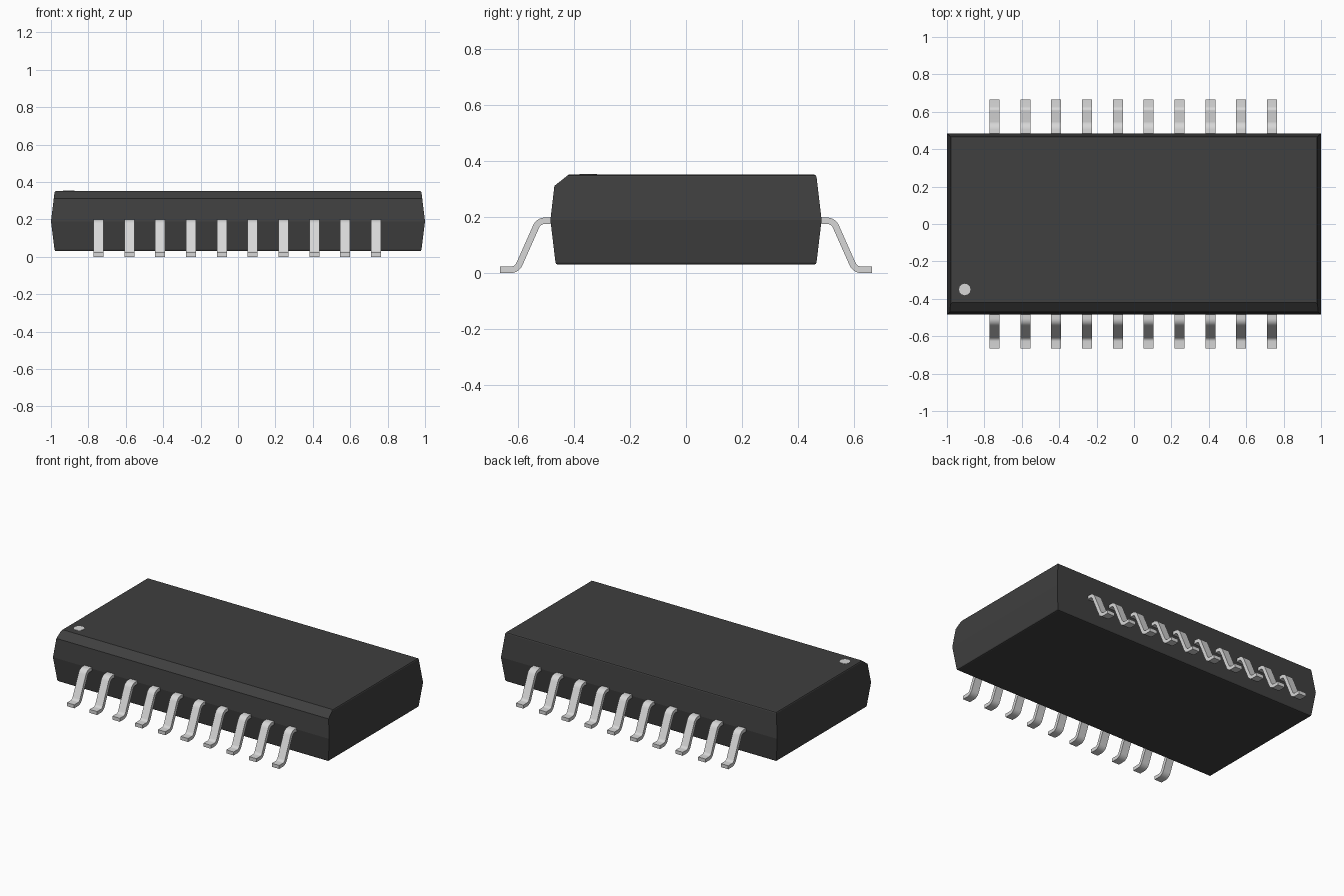
import bpy, bmesh, math
from mathutils import Vector

cube = bpy.data.objects.get("Cube")
if cube:
    bpy.data.objects.remove(cube, do_unlink=True)


def material(name, value):
    mat = bpy.data.materials.new(name)
    mat.use_nodes = True
    colour = (value, value, value, 1)
    mat.diffuse_color = colour
    mat.node_tree.nodes["Principled BSDF"].inputs["Base Color"].default_value = colour
    return mat


def make_object(name, bm, mat, smooth=None):
    bmesh.ops.recalc_face_normals(bm, faces=bm.faces)
    mesh = bpy.data.meshes.new(name)
    bm.to_mesh(mesh)
    bm.free()
    mesh.materials.append(mat)
    obj = bpy.data.objects.new(name, mesh)
    bpy.context.collection.objects.link(obj)
    if smooth:
        bpy.ops.object.select_all(action='DESELECT')
        obj.select_set(True)
        bpy.context.view_layer.objects.active = obj
        bpy.ops.object.shade_smooth_by_angle(angle=math.radians(smooth))


BLACK = material("charcoal plastic", 0.05)
SILVER = material("silver metal", 0.68)
BOTTOM, MIDDLE, TOP = 0.03, 0.19, 0.352


# Moulded body: three rectangular sections, widest at the parting line
bm = bmesh.new()
rings = []
for z, half_x, half_y in ((BOTTOM, 0.98, 0.466), (MIDDLE, 1.0, 0.485), (TOP, 0.98, 0.466)):
    rings.append([bm.verts.new((sx * half_x, sy * half_y, z))
                  for sx, sy in ((-1, -1), (1, -1), (1, 1), (-1, 1))])
for low, high in zip(rings, rings[1:]):
    for i in range(4):
        j = (i + 1) % 4
        bm.faces.new((low[i], low[j], high[j], high[i]))
bm.faces.new(rings[0][::-1])
bm.faces.new(rings[-1])

# Chamfer along the front top edge, marking the first-pin side
cut = bmesh.ops.bisect_plane(bm, geom=bm.verts[:] + bm.edges[:] + bm.faces[:],
                             plane_co=(0, -0.42, TOP), plane_no=(0, -0.042, 0.053),
                             clear_outer=True)
rim = [e for e in cut["geom_cut"] if isinstance(e, bmesh.types.BMEdge)]
bmesh.ops.holes_fill(bm, edges=rim)

# Small rounding on the top and bottom rims
bm.normal_update()
rims = [e for e in bm.edges
        if all(v.co.z > TOP - 0.001 for v in e.verts)
        and not all(abs(v.co.y + 0.42) < 0.01 for v in e.verts)
        or all(v.co.z < BOTTOM + 0.001 for v in e.verts)]
bmesh.ops.bevel(bm, geom=rims, offset=0.008, segments=2, profile=0.5, affect='EDGES')
make_object("body", bm, BLACK)


# First-pin marker dot
bm = bmesh.new()
bmesh.ops.create_cone(bm, cap_ends=True, segments=12, radius1=0.031, radius2=0.031, depth=0.006)
bmesh.ops.translate(bm, verts=bm.verts, vec=(-0.905, -0.35, TOP - 0.0015))
make_object("pin_one_dot", bm, SILVER)


def filleted(points, radius, steps=5):
    """Round the inner corners of a path of (y, z) points with true arcs."""
    path = [points[0]]
    for a, b, c in zip(points, points[1:], points[2:]):
        u, v = (a - b).normalized(), (c - b).normalized()
        half = u.angle(v) / 2
        centre = b + (u + v).normalized() * (radius / math.sin(half))
        start = b + u * (radius / math.tan(half)) - centre
        end = b + v * (radius / math.tan(half)) - centre
        for i in range(steps + 1):
            spoke = start.lerp(end, i / steps).normalized()
            path.append(centre + spoke * radius)
    path.append(points[-1])
    return path


# Gull-wing leads, ten along each long side
HALF_THICK, HALF_WIDTH, PITCH = 0.0115, 0.0265, 0.1648
lead_path = filleted([Vector(p) for p in
                      ((0.44, 0.19), (0.527, 0.19), (0.605, 0.0145), (0.666, 0.0145))], 0.034)


def make_lead(name, x, side):
    bm = bmesh.new()
    sections = []
    for i, p in enumerate(lead_path):
        before = lead_path[max(i - 1, 0)]
        after = lead_path[min(i + 1, len(lead_path) - 1)]
        along = (after - before).normalized()
        normal = Vector((-along.y, along.x)) * HALF_THICK
        if i in (0, len(lead_path) - 1):
            normal = Vector((0, HALF_THICK))
        corners = ((-1, -1), (1, -1), (1, 1), (-1, 1))
        sections.append([bm.verts.new((x + w * HALF_WIDTH, side * (p.x + t * normal.x),
                                       p.y + t * normal.y - 0.003)) for w, t in corners])
    for a, b in zip(sections, sections[1:]):
        for i in range(4):
            j = (i + 1) % 4
            bm.faces.new((a[i], a[j], b[j], b[i]))
    bm.faces.new(sections[0])
    bm.faces.new(sections[-1])
    make_object(name, bm, SILVER, smooth=35)


for label, side in (("front", -1), ("back", 1)):
    for n in range(10):
        make_lead(f"{label}_lead_{n + 1}", -0.004 + (n - 4.5) * PITCH, side)
